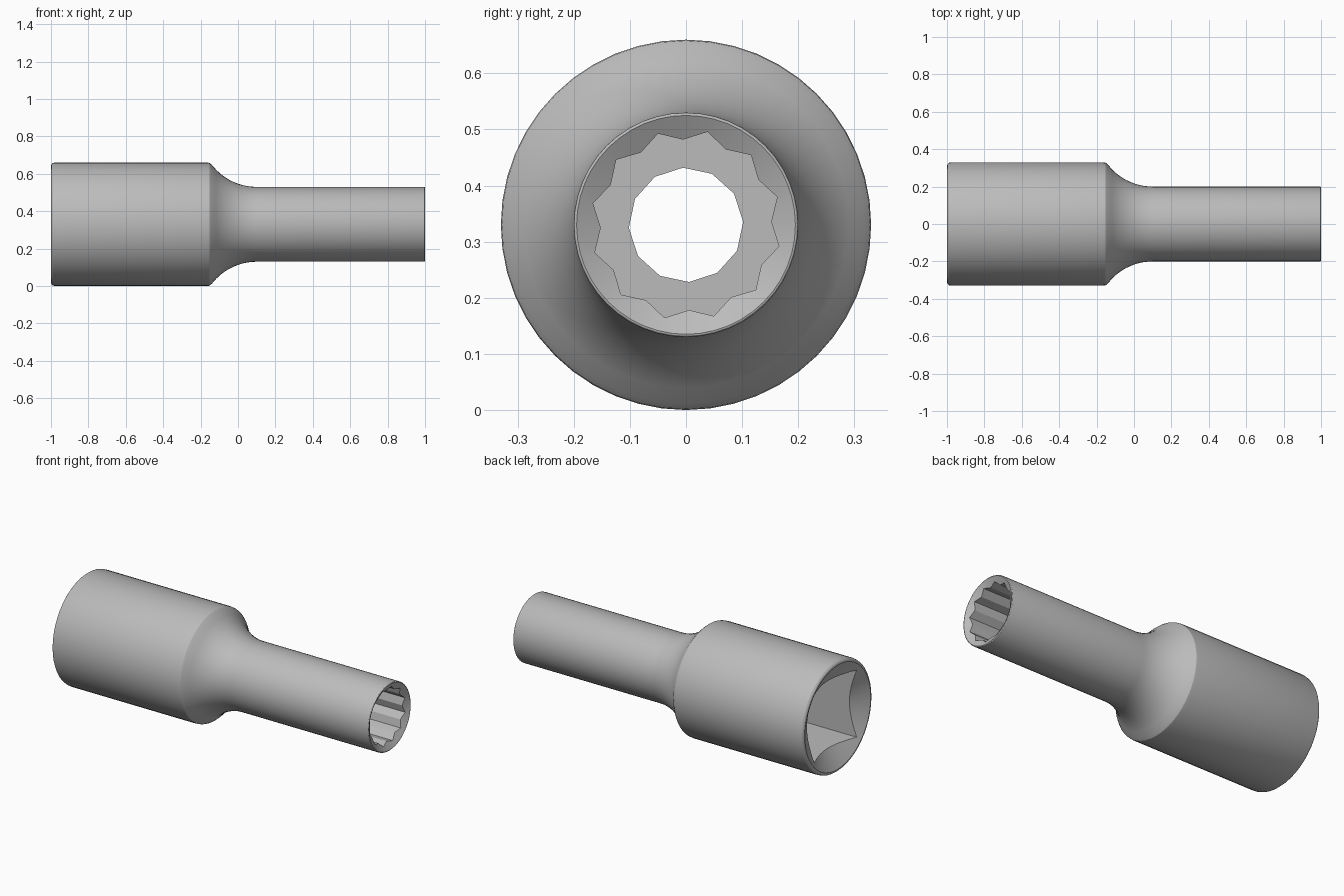
import bpy
import bmesh
from math import sin, cos, pi, radians, sqrt

if "Cube" in bpy.data.objects:
    bpy.data.objects.remove(bpy.data.objects["Cube"])

R_BODY, R_NECK = 0.33, 0.2
SIDES = 48
TAPER = 0.577  # depth of each countersink per unit of radius

steel = bpy.data.materials.new("satin_steel")
steel.use_nodes = True
steel_colour = (0.5, 0.5, 0.5, 1)
steel.diffuse_color = steel_colour
steel.node_tree.nodes["Principled BSDF"].inputs["Base Color"].default_value = steel_colour


def make_object(name, bm):
    bmesh.ops.recalc_face_normals(bm, faces=bm.faces)
    mesh = bpy.data.meshes.new(name)
    bm.to_mesh(mesh)
    bm.free()
    mesh.materials.append(steel)
    obj = bpy.data.objects.new(name, mesh)
    bpy.context.collection.objects.link(obj)
    return obj


def lathe(name, profile):
    """Turn (x, radius) points around the tool axis."""
    bm = bmesh.new()
    verts = [bm.verts.new((x, 0, R_BODY + r)) for x, r in profile]
    edges = [bm.edges.new(pair) for pair in zip(verts, verts[1:])]
    bmesh.ops.spin(bm, geom=verts + edges, cent=(0, 0, R_BODY), axis=(1, 0, 0),
                   angle=2 * pi, steps=SIDES)
    bmesh.ops.remove_doubles(bm, verts=bm.verts, dist=1e-5)
    return make_object(name, bm)


def prism(name, x0, x1, radii, count, turn):
    """Bar along x; its corner radii cycle through the given list."""
    bm = bmesh.new()
    ring = []
    for i in range(count):
        r, a = radii[i % len(radii)], radians(turn) + 2 * pi * i / count
        ring.append(bm.verts.new((x0, r * cos(a), R_BODY + r * sin(a))))
    face = bm.faces.new(ring)
    top = bmesh.ops.extrude_face_region(bm, geom=[face])["geom"]
    bmesh.ops.translate(bm, vec=(x1 - x0, 0, 0),
                        verts=[v for v in top if isinstance(v, bmesh.types.BMVert)])
    return make_object(name, bm)


def rounded(x, r, size, start):
    """Quarter-round edge centred on (x, r)."""
    angles = [radians(start - 30 * i) for i in range(4)]
    return [(x + size * cos(a), r + size * sin(a)) for a in angles]


# Turned outside: drive countersink, body, concave shoulder, neck, mouth countersink
fillet = 0.303
shoulder = []
for i in range(11):
    x = -0.14 + 0.024 * i
    shoulder.append((x, R_NECK + fillet - sqrt(fillet ** 2 - (0.1 - x) ** 2)))
profile = [(-1 + 0.31 * TAPER, 0)]
profile += rounded(-0.98, R_BODY - 0.02, 0.02, 180)
profile += [(-0.165, R_BODY), (-0.152, 0.328)] + shoulder
profile += rounded(0.995, R_NECK - 0.005, 0.005, 90)
profile += [(1 - 0.195 * TAPER, 0)]
socket = lathe("socket_body", profile)

# Square drive, twelve-point mouth and the bore joining them
cutters = [
    prism("square_drive_cutter", -1.2, -0.48, [0.283], 4, 45),
    prism("twelve_point_cutter", 0.45, 1.2, [0.17, 0.152], 24, 17),
    prism("bore_cutter", -1.3, 1.3, [0.102], 12, 3),
]
bpy.context.view_layer.objects.active = socket
socket.select_set(True)
for cutter in cutters:
    cut = socket.modifiers.new(cutter.name, 'BOOLEAN')
    cut.operation = 'DIFFERENCE'
    cut.solver = 'EXACT'
    cut.object = cutter
    bpy.ops.object.modifier_apply(modifier=cut.name)
    bpy.data.objects.remove(cutter)

bpy.ops.object.select_all(action='DESELECT')
socket.select_set(True)
bpy.ops.object.shade_smooth_by_angle(angle=radians(27))
